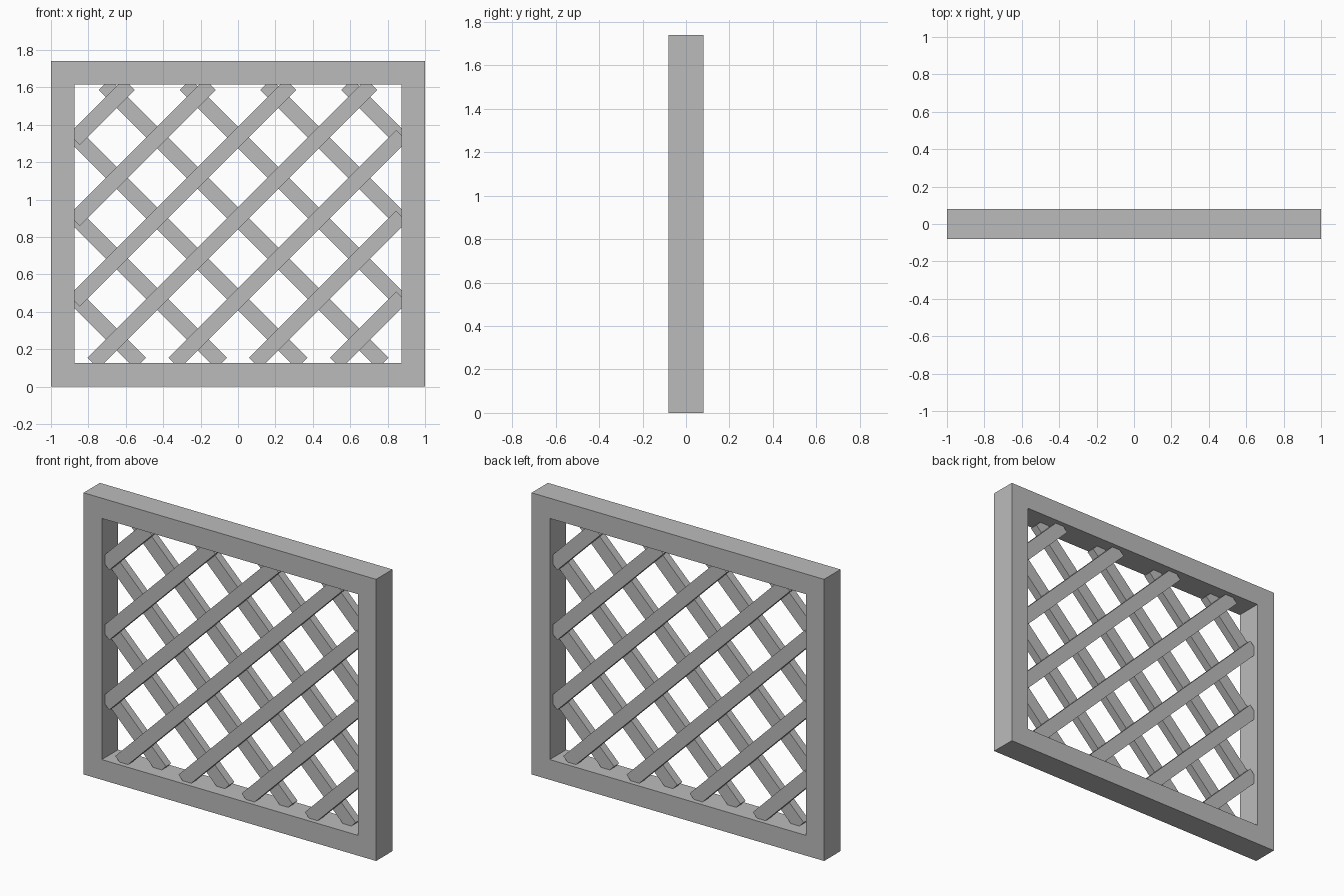
import bpy, bmesh, math
from mathutils import Matrix, Vector

if "Cube" in bpy.data.objects:
    bpy.data.objects.remove(bpy.data.objects["Cube"])

W, H, D = 1.0, 1.74, 0.08        # frame half width, height, half depth
B = 0.125                        # frame border
SLAT_W, SLAT_T = 0.083, 0.05     # slat width and thickness
PITCH, MID = 0.432, 0.90         # spacing of slats and height of the middle one at x = 0

grey = bpy.data.materials.new("plain_grey")
grey.diffuse_color = (0.5, 0.5, 0.5, 1)
grey.use_nodes = True
grey.node_tree.nodes["Principled BSDF"].inputs["Base Color"].default_value = grey.diffuse_color


def finish(bm, name):
    bmesh.ops.recalc_face_normals(bm, faces=bm.faces)
    me = bpy.data.meshes.new(name)
    bm.to_mesh(me)
    bm.free()
    me.materials.append(grey)
    ob = bpy.data.objects.new(name, me)
    bpy.context.collection.objects.link(ob)
    return ob


# Frame: a rectangular ring extruded through its depth
bm = bmesh.new()


def ring(inset):
    return [bm.verts.new((x, -D, z)) for x, z in (
        (-W + inset, inset), (W - inset, inset),
        (W - inset, H - inset), (-W + inset, H - inset))]


outer, inner = ring(0), ring(B)
faces = [bm.faces.new((outer[i], outer[(i + 1) % 4], inner[(i + 1) % 4], inner[i]))
         for i in range(4)]
ext = bmesh.ops.extrude_face_region(bm, geom=faces, use_keep_orig=True)
bmesh.ops.translate(bm, vec=(0, 2 * D, 0),
                    verts=[v for v in ext["geom"] if isinstance(v, bmesh.types.BMVert)])
finish(bm, "frame")


# Slats: 45 degree square-ended bars whose centre lines stop at the frame opening
def slat_layer(name, side, y):
    bm = bmesh.new()
    for k in range(-3, 4):
        c = MID + k * PITCH
        x0 = max(-W + B, B - c)
        x1 = min(W - B, H - B - c)
        xm = (x0 + x1) / 2
        length = (x1 - x0) * math.sqrt(2)
        m = (Matrix.Translation(Vector((side * xm, y, xm + c)))
             @ Matrix.Rotation(-side * math.pi / 4, 4, 'Y')
             @ Matrix.Diagonal((length, SLAT_T, SLAT_W, 1)))
        bmesh.ops.create_cube(bm, size=1, matrix=m)
    finish(bm, name)


slat_layer("front_slats", 1, -SLAT_T / 2)
slat_layer("back_slats", -1, SLAT_T / 2)
